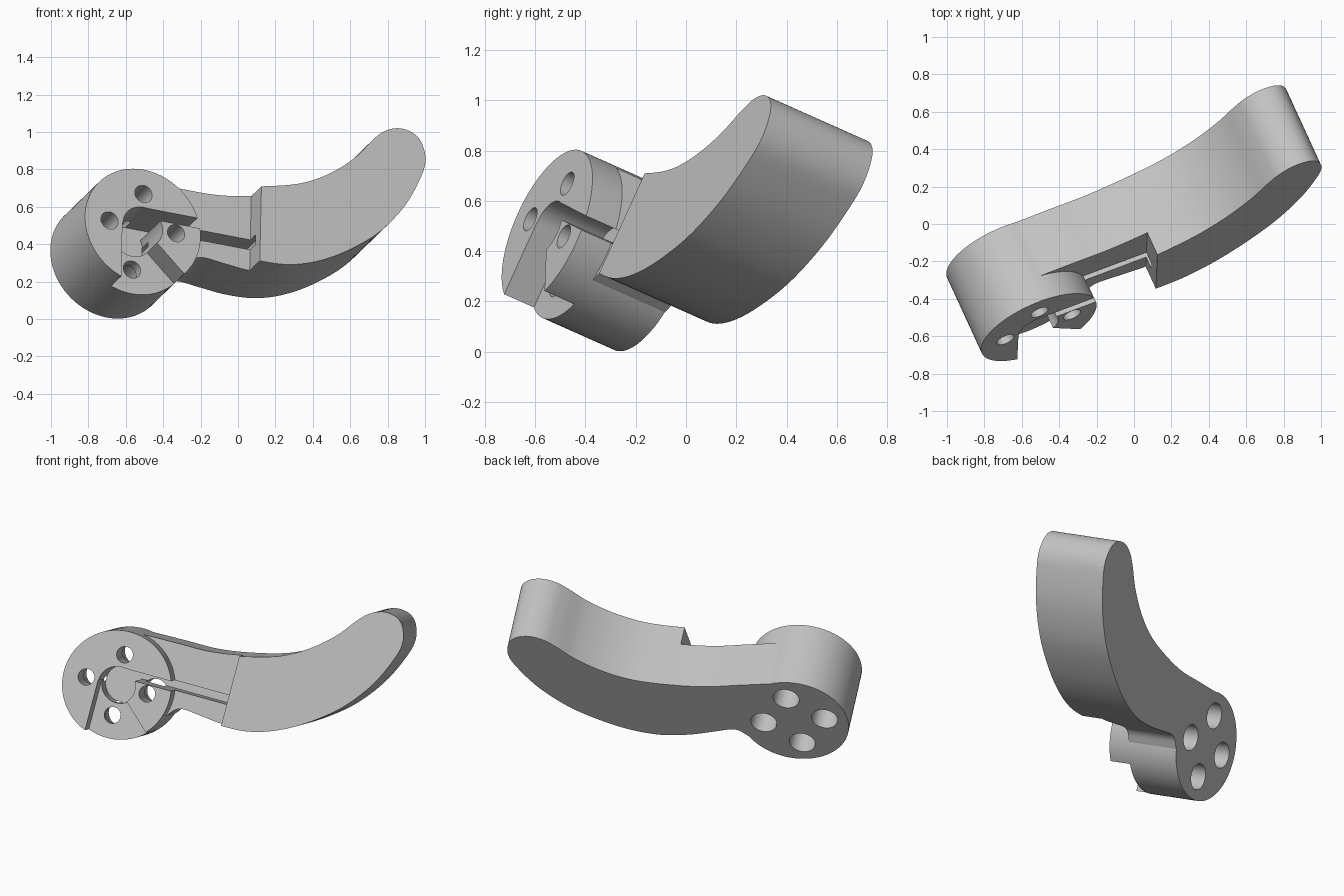
import bpy, bmesh, math
from mathutils import Matrix, Vector

if "Cube" in bpy.data.objects:
    bpy.data.objects.remove(bpy.data.objects["Cube"])

# Design frame: s, t lie in the flat faces, d is the depth towards the front
N = Vector((0.387, -0.842, 0.375)).normalized()
U = Vector((-N.y, N.x, 0)).normalized()
V = N.cross(U)
FRAME = Matrix((U, V, N)).transposed().to_4x4()

CENTRE = Vector((-0.693, 0.3485))    # disc axis
TURN = Matrix.Rotation(math.radians(-11), 2)
RADIUS, HUB, BOLT_CIRCLE = 0.335, 0.115, 0.193
BACK, FRONT = -0.027, 0.453
STEP = FRONT - 0.14                  # recessed surface
FLOOR = FRONT - 0.28                 # bottom of hub pocket and slot


def from_disc(points):
    """Points given relative to the turned disc axis."""
    return [CENTRE + TURN @ Vector(p) for p in points]


def circle(radius, at=(0, 0), sides=96):
    step = math.tau / sides
    return from_disc([(at[0] + radius * math.cos(i * step),
                       at[1] + radius * math.sin(i * step)) for i in range(sides)])


def rect(a0, a1, b0, b1):
    return from_disc([(a0, b0), (a1, b0), (a1, b1), (a0, b1)])


def smooth_path(points, cuts=8):
    """Catmull-Rom curve through the points."""
    p = [Vector(q) for q in points]
    p = [p[0] * 2 - p[1]] + p + [p[-1] * 2 - p[-2]]
    path = []
    for a, b, c, d in zip(p, p[1:], p[2:], p[3:]):
        for k in range(cuts):
            f = k / cuts
            path.append(0.5 * (2 * b + (c - a) * f + (2 * a - 5 * b + 4 * c - d) * f ** 2
                               + (3 * b - a - 3 * c + d) * f ** 3))
    return path + [p[-2]]


def prism(name, outline, d0, d1):
    bm = bmesh.new()
    face = bm.faces.new([bm.verts.new((p.x, p.y, d0)) for p in outline])
    grown = bmesh.ops.extrude_face_region(bm, geom=[face])["geom"]
    bmesh.ops.translate(bm, vec=(0, 0, d1 - d0),
                        verts=[g for g in grown if isinstance(g, bmesh.types.BMVert)])
    bmesh.ops.recalc_face_normals(bm, faces=bm.faces)
    mesh = bpy.data.meshes.new(name)
    bm.to_mesh(mesh)
    bm.free()
    obj = bpy.data.objects.new(name, mesh)
    bpy.context.collection.objects.link(obj)
    return obj


def combine(target, tool, operation="DIFFERENCE"):
    tool.hide_render = True
    mod = target.modifiers.new("join", "BOOLEAN")
    mod.operation, mod.solver, mod.object = operation, "EXACT", tool
    bpy.context.view_layer.objects.active = target
    bpy.ops.object.modifier_apply(modifier=mod.name)
    bpy.data.objects.remove(tool)


# Curved handle with its neck, from the top of the disc round to its underside
outline = smooth_path([
    (-0.58, 0.662), (-0.366, 0.625), (-0.167, 0.59), (0.043, 0.582), (0.276, 0.599),
    (0.462, 0.657), (0.626, 0.749), (0.743, 0.847), (0.822, 0.899), (0.908, 0.917),
    (0.986, 0.893), (1.03, 0.836), (1.038, 0.74), (0.995, 0.639), (0.872, 0.472),
    (0.699, 0.322), (0.504, 0.218), (0.317, 0.154), (0.136, 0.131), (-0.034, 0.152),
    (-0.17, 0.19), (-0.29, 0.226), (-0.345, 0.222), (-0.4, 0.18)])
lever = prism("lever_arm", outline + [CENTRE], BACK, FRONT)
combine(lever, prism("neck_recess", rect(-1, 0.68, -1, 1), STEP, 0.7))

# Mounting disc
combine(lever, prism("mounting_disc", circle(RADIUS), BACK, FRONT), "UNION")

# Lower wedge, hub pocket and cable slot
wedge = from_disc([(0, 0), (-0.118, 0), (-0.118, -0.4), (0.2, -0.4), (0.27, -0.252)])
combine(lever, prism("wedge_cut", wedge, STEP, 0.7))
combine(lever, prism("hub_pocket", circle(HUB), FLOOR, 0.7))
combine(lever, prism("disc_slot", rect(0, 0.4, 0.055, 0.113), FLOOR, 0.7))
combine(lever, prism("neck_slot", rect(0.3, 0.71, 0.055, 0.113), FLOOR, 0.385))

# Four bolt holes, wider from the back
for k in range(4):
    at = (BOLT_CIRCLE * math.cos(k * math.pi / 2), BOLT_CIRCLE * math.sin(k * math.pi / 2))
    combine(lever, prism("bolt_hole", circle(0.05, at, 40), -0.3, 0.7))
    combine(lever, prism("counterbore", circle(0.08, at, 48), -0.3, 0.25))

# Place in the world and finish
lever.data.transform(FRAME)
grey = bpy.data.materials.new("light_grey")
grey.use_nodes = True
colour = (0.55, 0.55, 0.55, 1)
grey.diffuse_color = colour
grey.node_tree.nodes["Principled BSDF"].inputs["Base Color"].default_value = colour
lever.data.materials.clear()
lever.data.materials.append(grey)
bpy.ops.object.select_all(action="DESELECT")
lever.select_set(True)
bpy.context.view_layer.objects.active = lever
bpy.ops.object.shade_smooth_by_angle(angle=math.radians(30))
